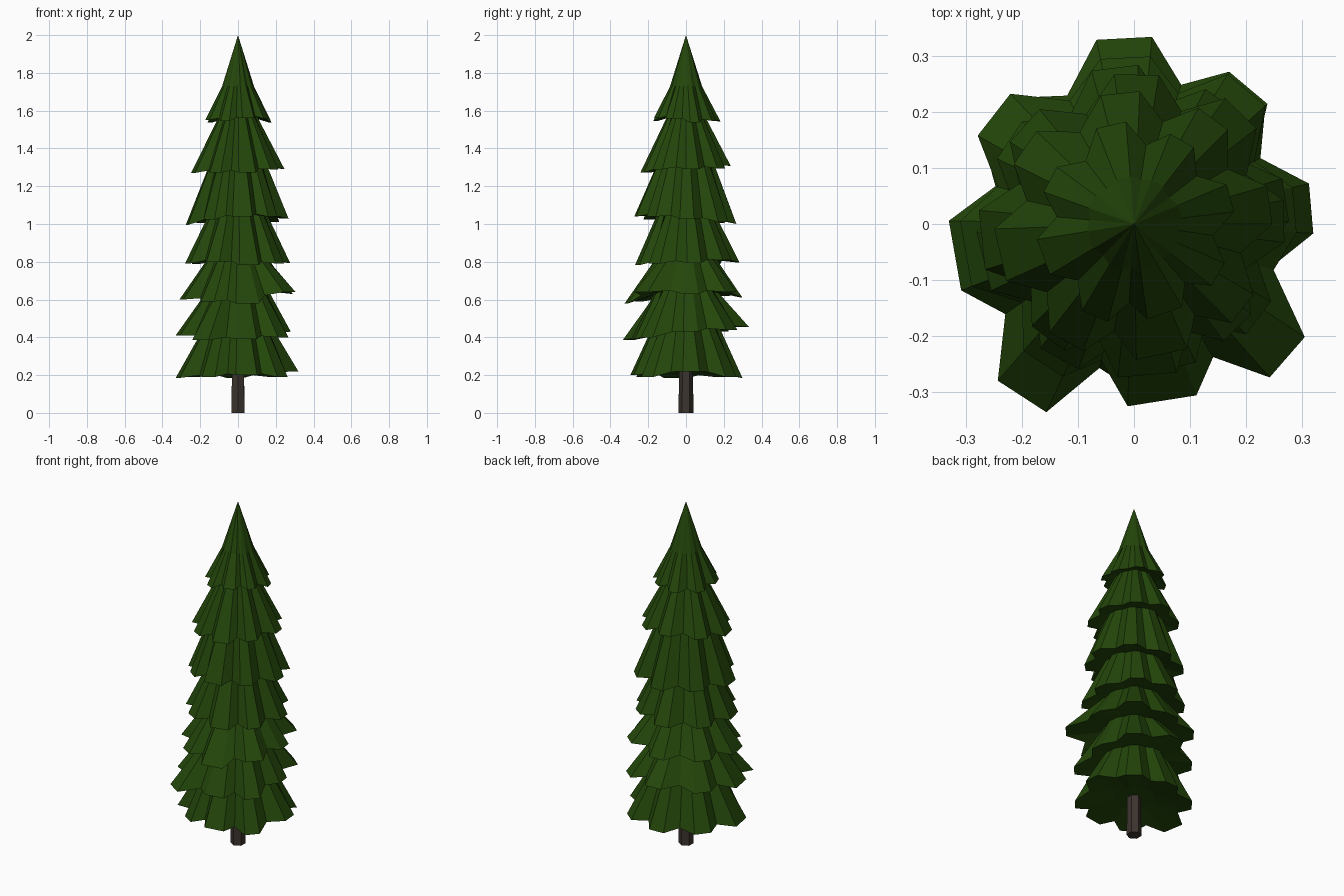
import bpy, bmesh, math, random

if "Cube" in bpy.data.objects:
    bpy.data.objects.remove(bpy.data.objects["Cube"])

random.seed(7)


def material(name, rgb):
    m = bpy.data.materials.new(name)
    m.diffuse_color = (*rgb, 1)
    m.use_nodes = True
    m.node_tree.nodes["Principled BSDF"].inputs["Base Color"].default_value = m.diffuse_color
    return m


GREEN = material("needle green", (0.017, 0.062, 0.003))
BARK = material("bark brown", (0.045, 0.034, 0.027))

# Lobe directions (degrees) and half widths shared by all tiers
LOBES = ((5, 8), (50, 8), (93, 8.5), (142, 8.5), (190, 11), (237, 8), (279, 11), (319, 7.5))


def finish(bm, name, mat):
    bmesh.ops.recalc_face_normals(bm, faces=bm.faces)
    mesh = bpy.data.meshes.new(name)
    bm.to_mesh(mesh)
    bm.free()
    mesh.materials.append(mat)
    obj = bpy.data.objects.new(name, mesh)
    bpy.context.collection.objects.link(obj)
    return obj


def bridge(bm, a, b):
    n = len(a)
    for i in range(n):
        j = (i + 1) % n
        bm.faces.new((a[i], a[j], b[j], b[i]))


def skirt(name, radii, heights, z_top, r_top, phase=0, apex=None):
    """Jagged branch tier: eight flat-ended lobes with notches between."""
    bm = bmesh.new()
    rim, top, inner = [], [], []
    z_mean, r_mean = sum(heights) / 8, sum(radii) / 8
    for k, (deg, half) in enumerate(LOBES):
        n = (k + 1) % 8
        nxt, nxt_half = LOBES[n]
        nxt += 360 if n == 0 else 0
        notch = (deg + half + nxt - nxt_half) / 2
        pts = ((deg - half, radii[k], heights[k]),
               (deg + half, radii[k], heights[k]),
               (notch, 0.40 * (radii[k] + radii[n]), (heights[k] + heights[n]) / 2 + 0.012))
        for i, (a, r, z) in enumerate(pts):
            a = math.radians(a + phase)
            c, s = math.cos(a), math.sin(a)
            rt = r_top * (0.93 if i == 2 else 1.0)
            rim.append(bm.verts.new((r * c, r * s, z)))
            top.append(bm.verts.new((rt * c, rt * s, z_top)))
            inner.append(bm.verts.new((0.35 * r_mean * c, 0.35 * r_mean * s, z_mean + 0.035)))
    bridge(bm, rim, top)
    bridge(bm, inner, rim)
    bm.faces.new(inner)
    if apex:
        tip = bm.verts.new((0, 0, apex))
        for i in range(len(top)):
            bm.faces.new((top[i], top[(i + 1) % len(top)], tip))
    else:
        bm.faces.new(top)
    return finish(bm, name, GREEN)


# Lower tiers: lobe radii, lobe heights, top height, top radius
lower = [
    ((.32, .315, .30, .31, .33, .29, .295, .315),
     (.22, .19, .185, .19, .185, .19, .20, .19), 0.47, 0.17),
    ((.28, .32, .335, .31, .33, .37, .29, .32),
     (.43, .44, .455, .43, .41, .385, .39, .40), 0.65, 0.16),
    ((.29, .315, .30, .32, .31, .30, .325, .365),
     (.63, .64, .61, .62, .60, .59, .58, .64), 0.86, 0.13),
]
for i, t in enumerate(lower):
    skirt(f"branch_tier_{i + 1}", *t)

# Upper tiers: rim height, radius, top height, top radius, tilt, phase
upper = [
    (0.80, 0.283, 1.08, 0.14, (0.02, 0.03), 4, None),
    (1.02, 0.270, 1.37, 0.13, (0.07, -0.05), -4, None),
    (1.285, 0.248, 1.61, 0.08, (0.02, 0.06), 3, None),
    (1.545, 0.178, 1.73, 0.085, (0.03, -0.05), 10, 2.0),
]
for i, (z, r, zt, rt, tilt, phase, apex) in enumerate(upper):
    radii = [r * random.uniform(0.95, 1.03) for _ in LOBES]
    heights = [z + r * (tilt[0] * math.cos(math.radians(d)) + tilt[1] * math.sin(math.radians(d)))
               + random.uniform(-0.014, 0.014) for d, _ in LOBES]
    skirt("crown" if apex else f"branch_tier_{i + 4}", radii, heights, zt, rt, phase, apex)

# Trunk
bm = bmesh.new()
rings = []
for z, r in ((0, 0.04), (0.25, 0.036), (0.6, 0.03)):
    rings.append([bm.verts.new((r * math.cos(math.tau * k / 6 + 0.5),
                                r * math.sin(math.tau * k / 6 + 0.5), z))
                  for k in range(6)])
bridge(bm, rings[0], rings[1])
bridge(bm, rings[1], rings[2])
bm.faces.new(rings[0])
bm.faces.new(rings[2])
finish(bm, "trunk", BARK)
